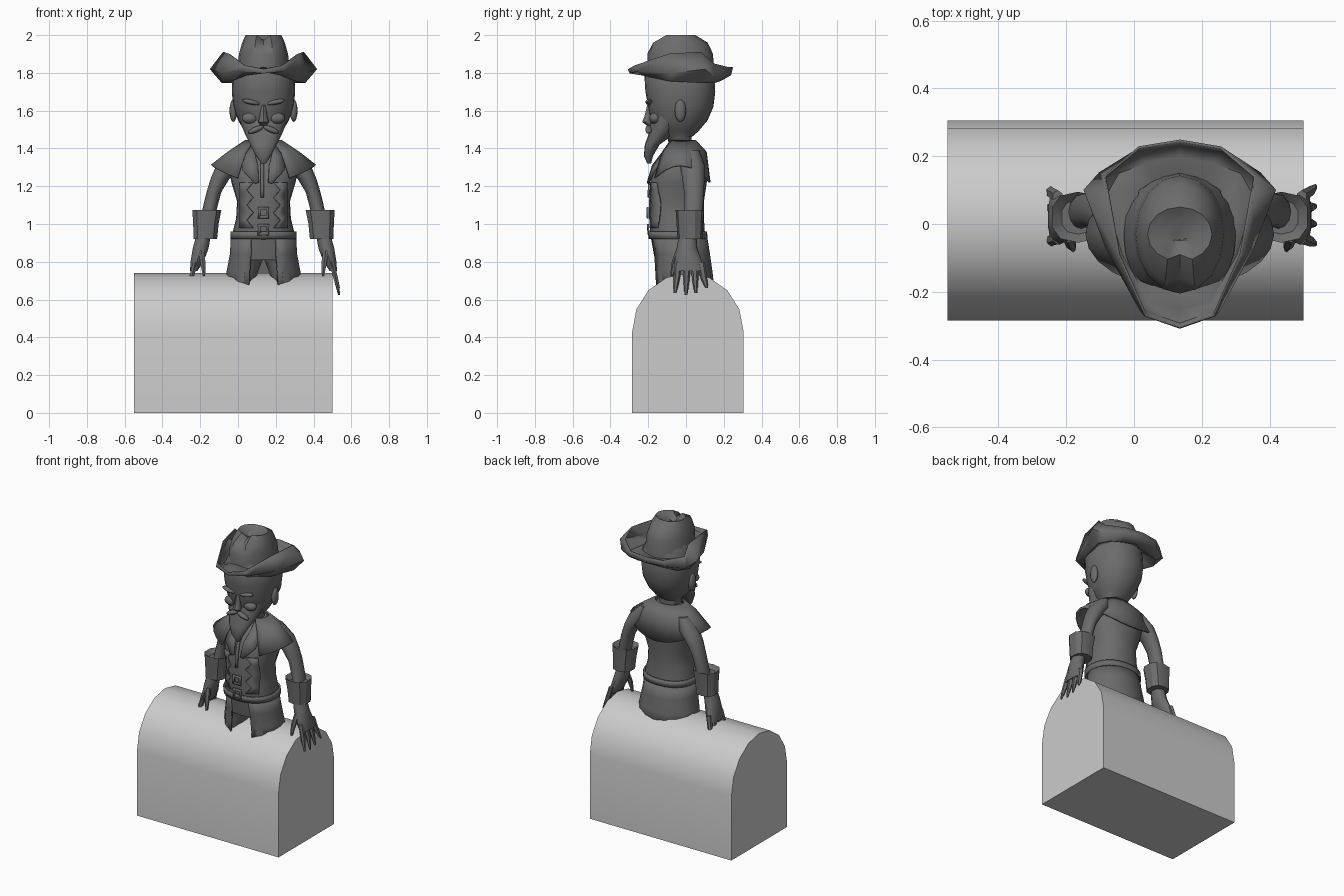
import bpy, bmesh
from math import sin, cos, pi, radians, copysign
from mathutils import Matrix, Vector

if "Cube" in bpy.data.objects:
    bpy.data.objects.remove(bpy.data.objects["Cube"])

UNIT = 0.01          # all sizes below are in hundredths
AXIS = 13.5          # x of the figure's middle


def material(name, value):
    mat = bpy.data.materials.new(name)
    mat.use_nodes = True
    color = (value, value, value, 1)
    mat.diffuse_color = color
    mat.node_tree.nodes["Principled BSDF"].inputs["Base Color"].default_value = color
    return mat


light_grey = material("light_grey", 0.6)
dark_grey = material("dark_grey", 0.15)


def finish(name, bm, mat=dark_grey, thickness=0, angle=45):
    bmesh.ops.recalc_face_normals(bm, faces=bm.faces)
    mesh = bpy.data.meshes.new(name)
    bm.to_mesh(mesh)
    bm.free()
    mesh.materials.append(mat)
    obj = bpy.data.objects.new(name, mesh)
    bpy.context.collection.objects.link(obj)
    if thickness:
        mod = obj.modifiers.new("thickness", "SOLIDIFY")
        mod.thickness = thickness * UNIT
        mod.offset = 0
    bpy.ops.object.select_all(action="DESELECT")
    obj.select_set(True)
    bpy.context.view_layer.objects.active = obj
    bpy.ops.object.shade_smooth_by_angle(angle=radians(angle))
    return obj


def point(x, y, z):
    return Vector(((x + AXIS) * UNIT, y * UNIT, z * UNIT))


def signed_power(v, p):
    return copysign(abs(v) ** p, v)


def bridge(bm, rows, closed=True, skip=0):
    """Join rows of vertices with quads, leaving out some beside the front."""
    n = len(rows[0])
    for low, high in zip(rows, rows[1:]):
        for i in range(skip, (n if closed else n - 1) - skip):
            j = (i + 1) % n
            bm.faces.new((low[i], low[j], high[j], high[i]))


def loft(name, rings, side=1, n=16, power=1, skip=0, cap=True, thickness=0, edit=None, angle=45):
    """Stack oval rings given as height, half width, front, back, middle x."""
    bm = bmesh.new()
    rows = []
    for z, half, front, back, *mid in rings:
        row = []
        for i in range(n):
            a = 2 * pi * i / n
            x = half * signed_power(sin(a), power) + (mid[0] * side if mid else 0)
            y = (front + back) / 2 - (back - front) / 2 * signed_power(cos(a), power)
            p = (x, y, z)
            row.append(bm.verts.new(point(*(edit(*p) if edit else p))))
        rows.append(row)
    bridge(bm, rows, skip=skip)
    if cap:
        bm.faces.new(rows[0])
        bm.faces.new(rows[-1])
    return finish(name, bm, thickness=thickness, angle=angle)


def ellipsoid(name, center, radii, tilt=0):
    bm = bmesh.new()
    bmesh.ops.create_uvsphere(bm, u_segments=12, v_segments=8, radius=UNIT)
    matrix = Matrix.Translation(point(*center)) @ Matrix.Rotation(tilt, 4, "Y") @ Matrix.Diagonal((*radii, 1))
    bm.transform(matrix)
    return finish(name, bm)


# Chest with a rounded lid
bm = bmesh.new()
outline = [(-28.5, 0)]
outline += [(1 - 29.5 * cos(pi * i / 8), 43 + 31 * sin(pi * i / 8)) for i in range(9)]
outline += [(30.5, 0)]
ends = [[bm.verts.new((x, y * UNIT, z * UNIT)) for y, z in outline] for x in (-0.55, 0.5)]
bridge(bm, ends)
for end in ends:
    bm.faces.new(end)
finish("chest", bm, light_grey, angle=35)

# Torso
TORSO = [(81, 16, -16.5, 11.5), (95, 16.5, -19, 10), (103, 14.5, -19.5, 9.5), (112, 14, -19.5, 9.5),
         (122, 17, -19, 11), (130, 18.5, -17, 11.5), (137, 14, -12, 9), (143, 8, -7.5, 4)]
ROUND = 0.88
loft("torso", TORSO, n=24, power=ROUND)


def torso_front(x, z):
    """The y of the torso's front surface."""
    for a, b in zip(TORSO, TORSO[1:]):
        if a[0] <= z <= b[0]:
            t = (z - a[0]) / (b[0] - a[0])
            half, front, back = (a[k] + (b[k] - a[k]) * t for k in (1, 2, 3))
            s = min(1, abs(x) / half) ** (1 / ROUND)
            return (front + back) / 2 - (back - front) / 2 * (1 - s * s) ** (ROUND / 2)


def strips(name, rows, lift=0.6, thickness=0.9):
    """A thin panel on the torso's front, from rows of x and z."""
    bm = bmesh.new()
    verts = [[bm.verts.new(point(x, torso_front(x, z) - lift, z)) for x, z in row] for row in rows]
    bridge(bm, verts, closed=False)
    return finish(name, bm, thickness=thickness, angle=30)


# Belt, lower coat and trousers
loft("belt", [(92, 17, -19.2, 11), (96, 17, -19.8, 10.6)], n=24, power=ROUND, cap=False, thickness=1)
loft("coat_skirt", [(66, 20, -16.5, 14.5), (75, 19, -17, 13.5), (84, 17.3, -17.5, 12.2), (93, 16.8, -19, 10.8)],
     skip=1, cap=False, thickness=1)


# Shoulder cape, lower at the front and back than over the arms
def cape_drop(x, y, z):
    return x, y, z - (9 * (1 - (x / 27.5) ** 2) if z < 132 else 0)


loft("shoulder_cape", [(131, 27.5, -18.5, 12.5), (138, 18.5, -14, 10.5), (144, 9.5, -9, 5)],
     n=24, skip=2, cap=False, thickness=1, edit=cape_drop)

# Waistcoat buckles and shirt lace
for name, z in (("upper_buckle", 106), ("lower_buckle", 97)):
    frames = []
    for size in (3, 1.6):
        frames.append([(-size, z - size), (size, z - size), (size, z + size), (-size, z + size), (-size, z - size)])
    strips(name, frames, lift=1)
strips("shirt_lace", [[(-1.6, z), (0.2, z)] for z in range(114, 137, 4)])

# Skull and neck
loft("head", [(138, 6.5, -8, 3), (146, 7, -10, 3), (149, 10, -15, 6.5), (155, 13.5, -19, 11.5),
              (162, 16, -20, 14.5), (170, 16.8, -21.5, 15.5), (178, 16.5, -22, 15), (186, 13, -18, 12)], n=24, power=0.92)
loft("beard", [(132, 1.2, -20.5, -18.5), (136, 4, -22.3, -17.5), (142, 7, -21.8, -14),
               (147, 9.5, -20, -7), (153, 12, -19.2, -3), (157, 12.5, -18, -3)], n=16)
loft("nose", [(152, 1.5, -20.5, -17), (154, 2.8, -23.2, -17), (157, 2, -22, -17), (163, 1.4, -20.5, -17)], n=8)

# Paired parts, built once for each side
for side, word in ((1, "left"), (-1, "right")):
    loft(word + "_trouser_leg", [(64, 6, -14, 6, 11), (74, 6.8, -15, 7, 10), (82, 8, -15.5, 9, 8)], side, n=12)

    # Pointed waistcoat edge and turned lapel
    rows = [[((5.5, 9)[k % 2] * side, 98 + 4 * k), (12.5 * side, 98 + 4 * k)] for k in range(7)]
    strips(word + "_waistcoat", rows)
    strips(word + "_lapel", [[(x * side, z), ((x + w) * side, z - w / 3)]
                             for x, w, z in ((2.5, 2, 122), (3, 8, 131), (4.5, 7, 137), (5, 3, 142))], lift=1.4)

    # Face
    ellipsoid(word + "_ear", (16 * side, -3, 160), (2, 3, 6))
    ellipsoid(word + "_brow", (6.5 * side, -19.5, 164.5), (5, 2, 1.3), -0.2 * side)
    ellipsoid(word + "_cheek", (7 * side, -16.5, 156), (4.5, 3, 3))
    ellipsoid(word + "_moustache", (4 * side, -19.8, 150), (4.5, 1.8, 1.5), 0.4 * side)

    # Arm, flared cuff and hand
    loft(word + "_arm", [(139, 4, -1, 7, 13), (131, 6.5, -3, 10, 18.5), (124, 5, -2, 9.8, 23),
                         (117, 3.9, -1, 9.5, 26.2), (108, 3.8, -1, 9, 28.5), (100, 3.5, -2, 8, 30)], side, n=12)
    loft(word + "_cuff", [(92, 6.5, -4.5, 8.8, 30.8), (100, 7, -5, 9, 30.5), (107.5, 8, -5.5, 9.5, 30),
                          (105, 5, -3, 7, 30)], side, n=10, power=0.8, angle=30)
    loft(word + "_hand", [(95, 4, -3.5, 5.5, 31.5), (87, 4.4, -5, 6, 33.3), (80, 3.6, -6, 8.5, 35.2),
                          (75, 2, -6, 10, 37)], side, n=10)
    for finger, root, tip, end in (("index", -4, -5.8, 63.5), ("middle", 0.5, 0, 62.5),
                                   ("ring", 4.5, 5.2, 63.5), ("little", 8, 11, 66)):
        mid = (root + tip) / 2
        loft(f"{word}_{finger}_finger", [(80, 1.6, root - 2, root + 2, 36), (71, 1.4, mid - 1.7, mid + 1.7, 38.3),
                                         (end, 0.6, tip - 0.8, tip + 0.8, 40)], side, n=6)
    loft(word + "_thumb", [(86, 1.7, -5.5, -2, 33), (79, 1.6, -7.8, -4.5, 32), (72.5, 0.7, -8.3, -6.5, 31.5)], side, n=6)


# Hat crown, pinched at the front
def pinch(x, y, z):
    if z > 193 and abs(x) < 2 and y < -4:
        return x, y + 2, z - 3
    return x, y, z


loft("hat_crown", [(179, 14.3, -20, 15), (190, 13, -20.5, 14.3), (196, 11.3, -18.5, 11.5),
                   (200, 9.5, -11, 5), (198, 4, -7, 2)], edit=pinch)

# Hat brim: sections from the crown out to the lip, front to back, then mirrored
SECTIONS = [
    [(0, -19, 183), (0, -25, 181), (0, -29.5, 180), (0, -30.5, 182)],
    [(7, -17, 182), (9, -23, 179), (11.5, -25.5, 181), (10, -27, 184)],
    [(12, -6, 180), (17, -9, 176), (21.5, -7, 180), (18, -9, 190)],
    [(13, 4, 179), (22, 8, 175), (28, 10, 182), (21, 8, 191)],
    [(12, 10, 179), (18, 15, 175), (23.5, 15, 178), (22, 14, 185)],
    [(7, 13, 179), (10, 18, 176), (13, 21.5, 179), (12, 22.5, 183)],
    [(0, 14, 179), (0, 20, 177), (0, 23.5, 179), (0, 24.5, 183)],
]
mirrored = [[(-x, y, z) for x, y, z in section] for section in SECTIONS[-2:0:-1]]
bm = bmesh.new()
columns = [[bm.verts.new(point(*p)) for p in section] for section in SECTIONS + mirrored]
bridge(bm, columns + columns[:1], closed=False)
finish("hat_brim", bm, thickness=0.8, angle=60)
